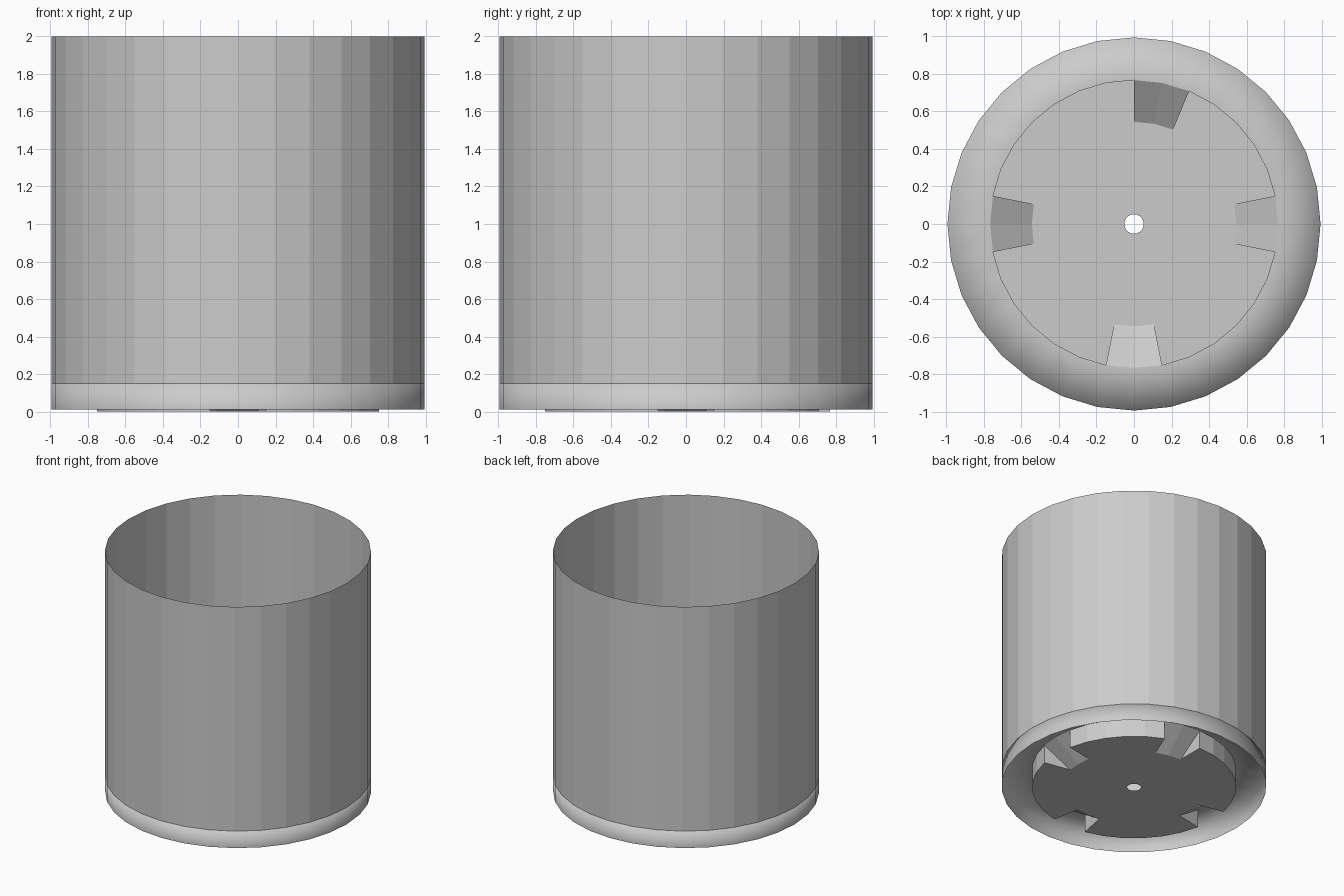
import bpy, bmesh, math

if "Cube" in bpy.data.objects:
    bpy.data.objects.remove(bpy.data.objects["Cube"])

SIDES = 32
R_HOLE, R_SLOT, R_FLOOR, R_OUT = 0.052, 0.545, 0.767, 0.995
Z_RIM, Z_SKIRT, Z_TOP = 0.15, 0.01, 2.0
# sectors raised into drainage ramps: right, back, left, front
SLOTS = {31, 0, 6, 7, 15, 16, 23, 24}


def pt(r, i, z):
    a = 2 * math.pi * (i % SIDES) / SIDES
    return (r * math.cos(a), r * math.sin(a), z)


def make_object(name, faces):
    """faces: list of (points, smooth)"""
    bm = bmesh.new()
    for points, smooth in faces:
        f = bm.faces.new([bm.verts.new(p) for p in points])
        f.smooth = smooth
    bmesh.ops.remove_doubles(bm, verts=bm.verts, dist=0.0005)
    mesh = bpy.data.meshes.new(name)
    bm.to_mesh(mesh)
    bm.free()
    obj = bpy.data.objects.new(name, mesh)
    bpy.context.collection.objects.link(obj)
    return obj


def band(i, r0, z0, r1, z1):
    """One sector quad between two rings."""
    j = i + 1
    return [pt(r0, i, z0), pt(r1, i, z1), pt(r1, j, z1), pt(r0, j, z0)]


wall, base, floor = [], [], []
for i in range(SIDES):
    # faceted outer wall, open at the top
    wall.append((band(i, R_OUT, Z_RIM, R_OUT, Z_TOP)[::-1], False))
    # smooth raised ring and the short skirt under it
    base.append((band(i, R_FLOOR, Z_RIM, R_OUT, Z_RIM), True))
    base.append((band(i, R_OUT, Z_RIM, R_OUT, Z_SKIRT), True))
    # floor around the drain hole
    floor.append((band(i, R_HOLE, 0, R_SLOT, 0), False))
    if i in SLOTS:
        # ramp rising to the ring, with triangular cheeks at its ends
        floor.append((band(i, R_SLOT, 0, R_FLOOR, Z_RIM), False))
        for edge, neighbour in ((i, (i - 1) % SIDES), (i + 1, (i + 1) % SIDES)):
            if neighbour not in SLOTS:
                tri = [pt(R_SLOT, edge, 0), pt(R_FLOOR, edge, 0),
                       pt(R_FLOOR, edge, Z_RIM)]
                floor.append((tri if edge != i else tri[::-1], False))
    else:
        # flat floor and its step up to the ring
        floor.append((band(i, R_SLOT, 0, R_FLOOR, 0), False))
        floor.append((band(i, R_FLOOR, 0, R_FLOOR, Z_RIM), False))

make_object("pot_wall", wall)
make_object("base_ring", base)
make_object("pot_floor", floor)
